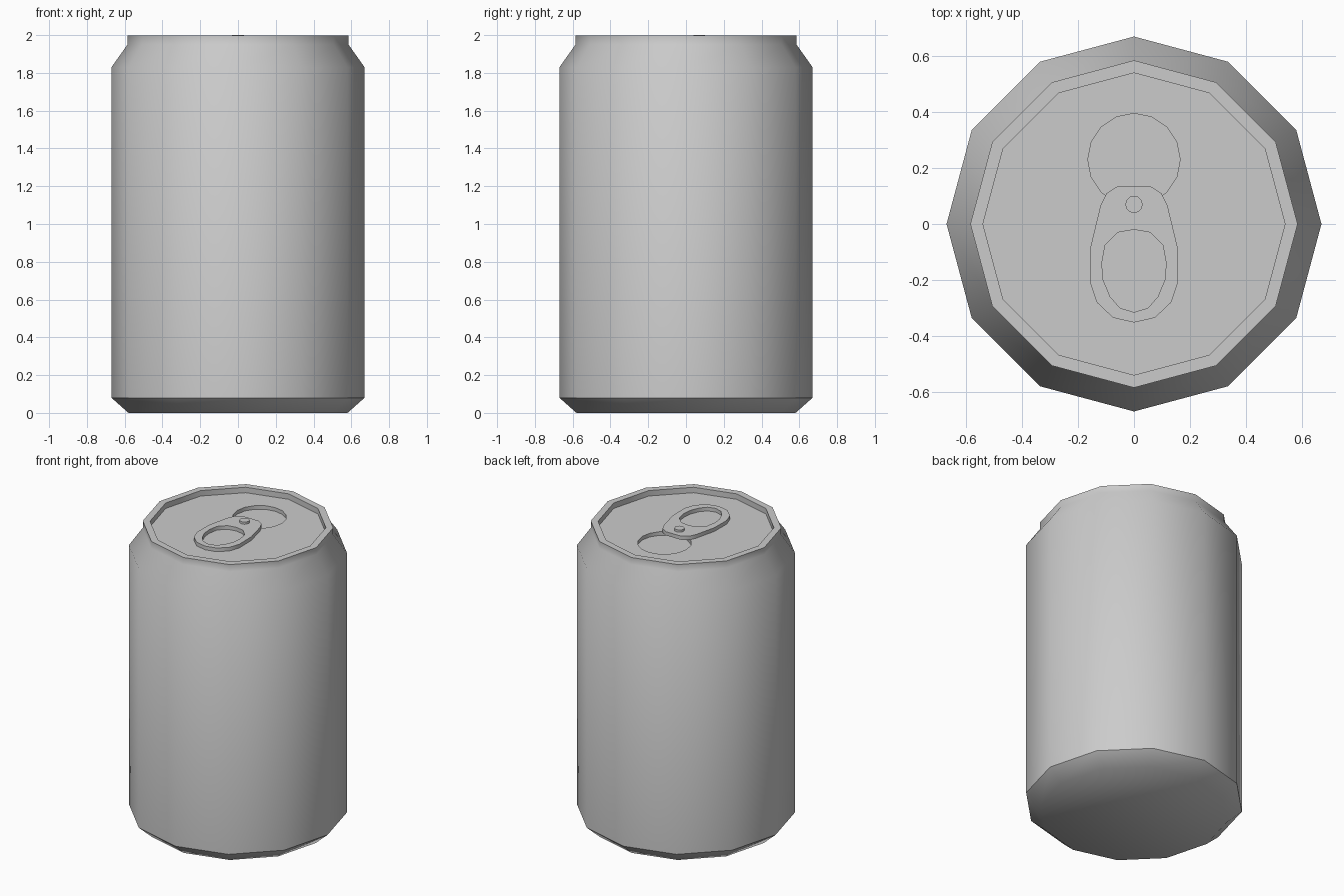
import bpy, bmesh
from math import cos, sin, pi, radians

if "Cube" in bpy.data.objects:
    bpy.data.objects.remove(bpy.data.objects["Cube"])

LID_Z = 1.96


def finish(obj):
    bpy.ops.object.select_all(action='DESELECT')
    obj.select_set(True)
    bpy.context.view_layer.objects.active = obj
    bpy.ops.object.shade_smooth_by_angle(angle=radians(45))


def lathe(name, profile, sides, center=(0, 0)):
    """Closed solid of revolution with flat caps at both profile ends."""
    bm = bmesh.new()
    rings = []
    for r, z in profile:
        rings.append([bm.verts.new((center[0] + r * cos(2 * pi * i / sides),
                                    center[1] + r * sin(2 * pi * i / sides), z))
                      for i in range(sides)])
    for a, b in zip(rings, rings[1:]):
        for i in range(sides):
            j = (i + 1) % sides
            bm.faces.new((a[i], a[j], b[j], b[i]))
    bm.faces.new(rings[0][::-1])
    bm.faces.new(rings[-1])
    bmesh.ops.recalc_face_normals(bm, faces=bm.faces)
    me = bpy.data.meshes.new(name)
    bm.to_mesh(me)
    bm.free()
    obj = bpy.data.objects.new(name, me)
    bpy.context.collection.objects.link(obj)
    return obj


def mirrored(half):
    """Full outline from its right half, listed top to bottom."""
    return half + [(-x, y) for x, y in reversed(half) if x > 0]


def plate(name, loops, z0, z1):
    """Flat plate with holes: first loop is the outline."""
    cu = bpy.data.curves.new(name, 'CURVE')
    cu.dimensions = '2D'
    cu.fill_mode = 'BOTH'
    cu.extrude = (z1 - z0) / 2
    for loop in loops:
        sp = cu.splines.new('POLY')
        sp.points.add(len(loop) - 1)
        for p, (x, y) in zip(sp.points, loop):
            p.co = (x, y, 0, 1)
        sp.use_cyclic_u = True
    obj = bpy.data.objects.new(name, cu)
    obj.location.z = (z0 + z1) / 2
    bpy.context.collection.objects.link(obj)
    bpy.ops.object.select_all(action='DESELECT')
    obj.select_set(True)
    bpy.context.view_layer.objects.active = obj
    bpy.ops.object.convert(target='MESH')
    obj = bpy.context.object
    bm = bmesh.new()
    bm.from_mesh(obj.data)
    bmesh.ops.remove_doubles(bm, verts=bm.verts, dist=1e-4)
    bmesh.ops.recalc_face_normals(bm, faces=bm.faces)
    bm.to_mesh(obj.data)
    bm.free()
    return obj


# can body with neck, rim and sunken lid
body = lathe("can_body", [(0.58, 0), (0.67, 0.08), (0.67, 1.83), (0.585, 1.95),
                          (0.585, 1.997), (0.54, 1.997), (0.54, LID_Z)], 12)

# pressed-in mouth panel
cutter = lathe("mouth_cutter", [(0.165, LID_Z - 0.025), (0.165, 2.1)], 16, (0, 0.23))
cutter.hide_render = True
mod = body.modifiers.new("mouth", 'BOOLEAN')
mod.operation = 'DIFFERENCE'
mod.solver = 'EXACT'
mod.object = cutter
bpy.context.view_layer.objects.active = body
bpy.ops.object.modifier_apply(modifier=mod.name)
bpy.data.objects.remove(cutter)
finish(body)

# pull tab with finger hole
outline = mirrored([(0.057, 0.136), (0.098, 0.11), (0.12, 0.065), (0.155, -0.08),
                    (0.157, -0.21), (0.133, -0.28), (0.075, -0.335), (0, -0.352)])
hole = mirrored([(0, -0.02), (0.057, -0.03), (0.103, -0.075), (0.115, -0.14),
                 (0.11, -0.2), (0.085, -0.26), (0.05, -0.3), (0, -0.315)])
finish(plate("pull_tab", [outline, hole], LID_Z, 1.985))

# rivet
finish(lathe("rivet", [(0.031, LID_Z), (0.031, 2.0)], 12, (0, 0.07)))
